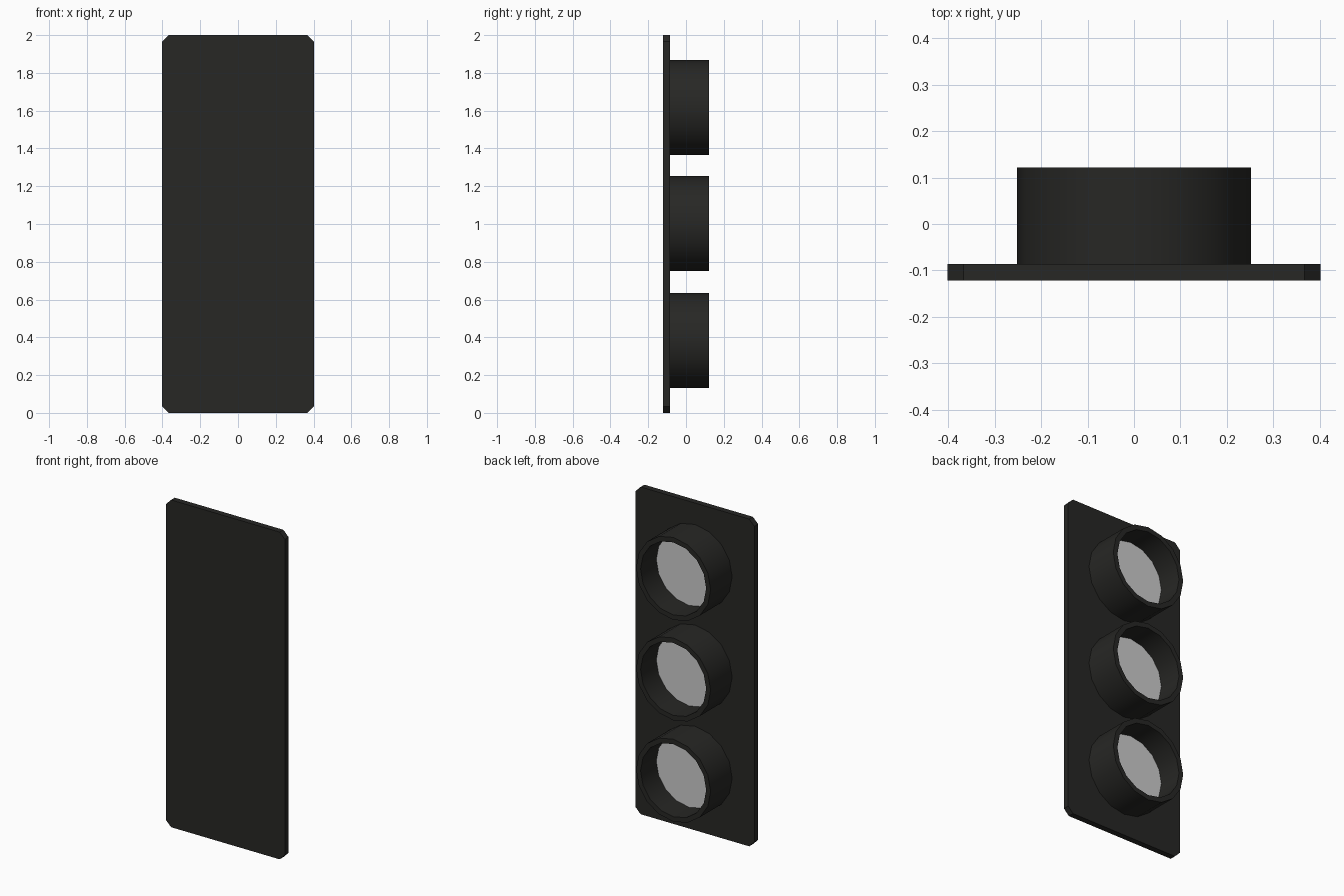
import bpy, bmesh
from math import pi, cos, sin

if "Cube" in bpy.data.objects:
    bpy.data.objects.remove(bpy.data.objects["Cube"])

SIDES, R_OUT, R_IN = 16, 0.252, 0.222
Y_FRONT, Y_PLATE, Y_LENS, Y_RIM = -0.122, -0.086, -0.03, 0.122

black = bpy.data.materials.new("black_paint")
black.diffuse_color = (0.02, 0.02, 0.018, 1)
black.use_nodes = True
black.node_tree.nodes["Principled BSDF"].inputs["Base Color"].default_value = black.diffuse_color


def finish(name, bm, mat=None):
    bmesh.ops.recalc_face_normals(bm, faces=bm.faces)
    mesh = bpy.data.meshes.new(name)
    bm.to_mesh(mesh)
    bm.free()
    obj = bpy.data.objects.new(name, mesh)
    bpy.context.collection.objects.link(obj)
    if mat:
        mesh.materials.append(mat)
    return obj


def ring(bm, r, y, z):
    return [bm.verts.new((r * cos(2 * pi * i / SIDES), y, z + r * sin(2 * pi * i / SIDES)))
            for i in range(SIDES)]


def bridge(bm, a, b):
    for i in range(SIDES):
        j = (i + 1) % SIDES
        bm.faces.new((a[i], a[j], b[j], b[i]))


# Backplate with clipped corners
w, h, c = 0.402, 2.0, 0.035
outline = [(-w + c, 0), (w - c, 0), (w, c), (w, h - c),
           (w - c, h), (-w + c, h), (-w, h - c), (-w, c)]
bm = bmesh.new()
face = bm.faces.new([bm.verts.new((x, Y_FRONT, z)) for x, z in outline])
ext = bmesh.ops.extrude_face_region(bm, geom=[face], use_keep_orig=True)
bmesh.ops.translate(bm, vec=(0, Y_PLATE - Y_FRONT, 0),
                    verts=[v for v in ext["geom"] if isinstance(v, bmesh.types.BMVert)])
finish("backplate", bm, black)

# Three round visors, each with a recessed lens
for label, z in (("bottom", 0.384), ("middle", 1.003), ("top", 1.617)):
    bm = bmesh.new()
    loops = [ring(bm, r, y, z) for r, y in
             ((R_OUT, Y_PLATE), (R_OUT, Y_RIM), (R_IN, Y_RIM), (R_IN, Y_LENS))]
    for a, b in zip(loops, loops[1:]):
        bridge(bm, a, b)
    visor = finish(label + "_visor", bm, black)
    # the dark wall shades smoothly, its rim stays sharp
    bpy.context.view_layer.objects.active = visor
    visor.select_set(True)
    bpy.ops.object.shade_smooth_by_angle(angle=pi / 6)
    visor.select_set(False)

    bm = bmesh.new()
    # normal faces the viewer behind the plate (+y)
    lens_face = bm.faces.new(ring(bm, R_IN, Y_LENS, z))
    lens_face.normal_update()
    mesh = bpy.data.meshes.new(label + "_lens")
    if lens_face.normal.y < 0:
        lens_face.normal_flip()
    bm.to_mesh(mesh)
    bm.free()
    bpy.context.collection.objects.link(bpy.data.objects.new(label + "_lens", mesh))
